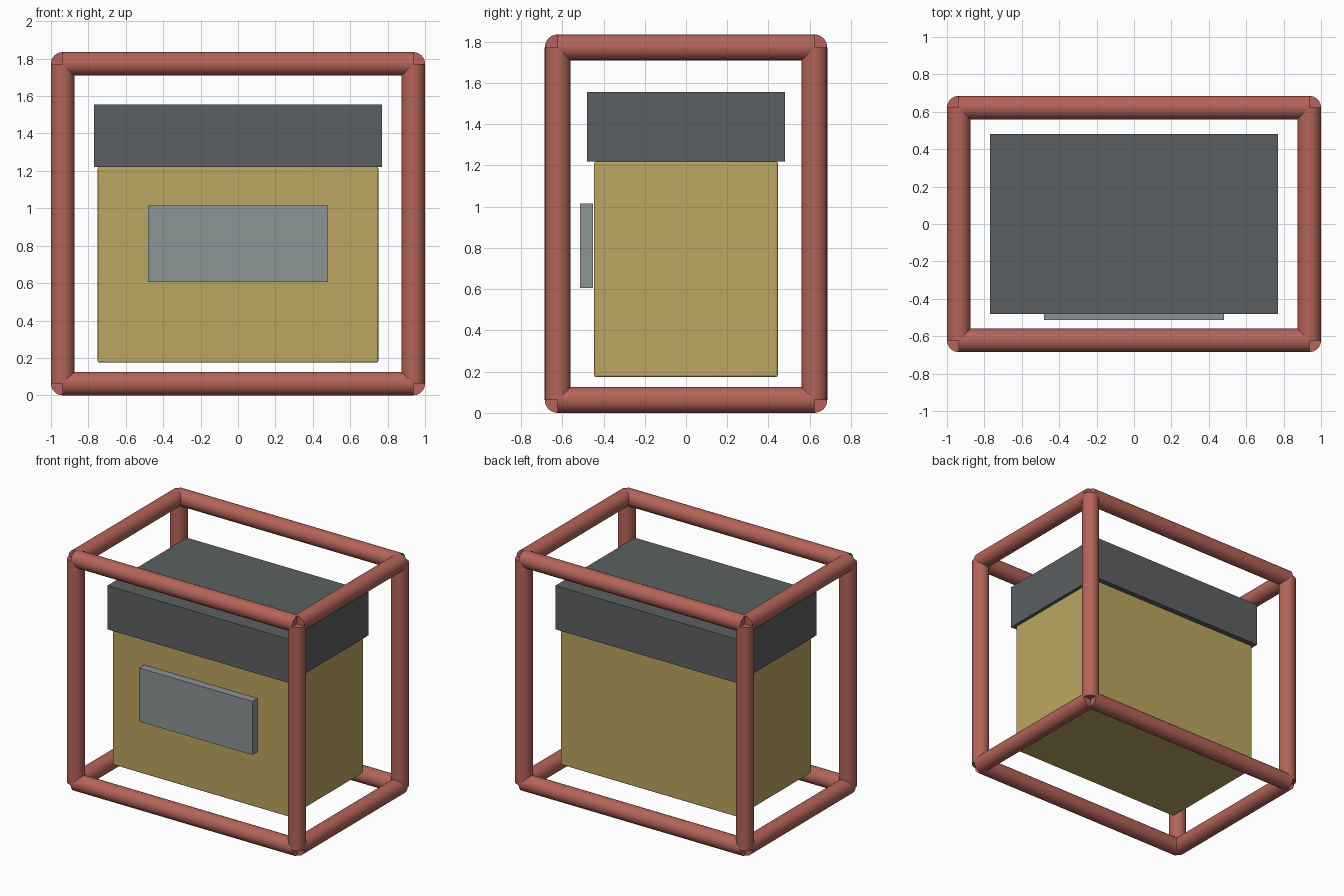
import bpy
import math
from mathutils import Vector

cube = bpy.data.objects.get("Cube")
if cube:
    bpy.data.objects.remove(cube, do_unlink=True)


def material(name, rgb):
    mat = bpy.data.materials.new(name)
    mat.use_nodes = True
    mat.diffuse_color = (*rgb, 1)
    bsdf = next(n for n in mat.node_tree.nodes if n.type == 'BSDF_PRINCIPLED')
    bsdf.inputs["Base Color"].default_value = (*rgb, 1)
    bsdf.inputs["Roughness"].default_value = 0.7
    return mat


RED = material("brick red", (0.46, 0.127, 0.10))
YELLOW = material("mustard yellow", (0.50, 0.38, 0.115))
DARK = material("dark grey", (0.107, 0.117, 0.122))
LIGHT = material("light grey", (0.265, 0.297, 0.30))


def box(name, low, high, mat, bevel=0):
    low, high = Vector(low), Vector(high)
    bpy.ops.mesh.primitive_cube_add(size=1, location=(low + high) / 2)
    ob = bpy.context.object
    ob.name = name
    ob.scale = high - low
    bpy.ops.object.transform_apply(location=False, rotation=False, scale=True)
    ob.data.materials.append(mat)
    if bevel:
        mod = ob.modifiers.new("Soft edges", 'BEVEL')
        mod.width = bevel
        mod.segments = 3
        bpy.ops.object.shade_smooth_by_angle(angle=math.radians(35))
    return ob


def tube(name, start, end, mat):
    start, end = Vector(start), Vector(end)
    axis = end - start
    bpy.ops.mesh.primitive_cylinder_add(
        vertices=32, radius=R, depth=axis.length, location=(start + end) / 2,
        rotation=axis.to_track_quat('Z', 'Y').to_euler())
    ob = bpy.context.object
    ob.name = name
    ob.data.materials.append(mat)
    bpy.ops.object.shade_smooth_by_angle(angle=math.radians(35))


# Generator housing, top cover and front control panel
box("housing", (-0.75, -0.445, 0.175), (0.75, 0.445, 1.22), YELLOW, bevel=0.008)
box("top_cover", (-0.77, -0.48, 1.22), (0.77, 0.48, 1.555), DARK)
box("front_panel", (-0.48, -0.513, 0.605), (0.48, -0.452, 1.015), LIGHT)

# Tubular frame: square-ended tubes meeting at the corner centres
R = 0.0625
X, Y, LOW, HIGH = 1 - R, 0.685 - R, R, 1.835 - R
sides = {"right": -X, "left": X}
ends = {"front": -Y, "back": Y}
levels = {"bottom": LOW, "top": HIGH}
for level, z in levels.items():
    for end, y in ends.items():
        tube(f"{level}_{end}_rail", (-X, y, z), (X, y, z), RED)
    for side, x in sides.items():
        tube(f"{level}_{side}_rail", (x, -Y, z), (x, Y, z), RED)
for end, y in ends.items():
    for side, x in sides.items():
        tube(f"{end}_{side}_post", (x, y, LOW), (x, y, HIGH), RED)
